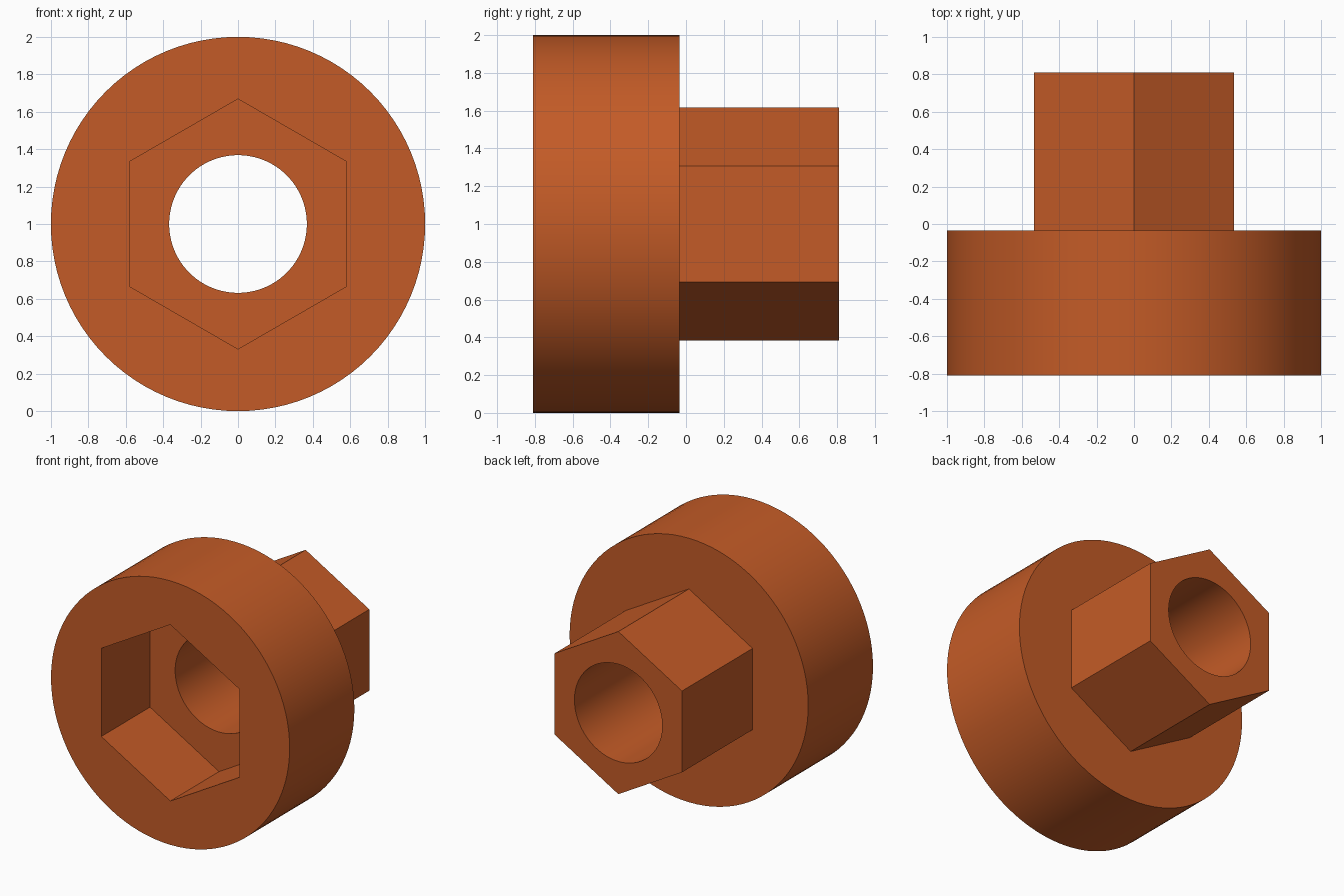
import bpy, bmesh
from math import pi, sin, cos

if "Cube" in bpy.data.objects:
    bpy.data.objects.remove(bpy.data.objects["Cube"])

N = 96          # points per ring, divisible by 6 so hex corners land on points
AXIS_Z = 1.0    # height of the centre axis


def ring(bm, shape, size, y):
    """Circle (radius) or pointy-top hexagon (corner radius) around the y axis."""
    verts = []
    for i in range(N):
        a = 2 * pi * i / N
        r = size
        if shape == "hex":
            off = (a + pi / 6) % (pi / 3) - pi / 6   # angle from the nearest flat's middle
            r = size * cos(pi / 6) / cos(off)
        verts.append(bm.verts.new((r * cos(a), y, AXIS_Z + r * sin(a))))
    return verts


# Closed section: round head, hex drive, through bore, hex socket
sections = [
    ("round", 1.0, -0.81),
    ("round", 1.0, -0.035),
    ("hex", 0.616, -0.035),
    ("hex", 0.616, 0.81),
    ("round", 0.368, 0.81),
    ("round", 0.368, -0.227),
    ("hex", 0.668, -0.227),
    ("hex", 0.668, -0.81),
]

bm = bmesh.new()
rings = [ring(bm, *s) for s in sections]
for a, b in zip(rings, rings[1:] + rings[:1]):
    for i in range(N):
        j = (i + 1) % N
        bm.faces.new((a[i], a[j], b[j], b[i]))
bmesh.ops.recalc_face_normals(bm, faces=bm.faces)
mesh = bpy.data.meshes.new("hex_socket_adapter")
bm.to_mesh(mesh)
bm.free()

adapter = bpy.data.objects.new("hex_socket_adapter", mesh)
bpy.context.collection.objects.link(adapter)

# Burnt orange colour
mat = bpy.data.materials.new("burnt_orange")
mat.diffuse_color = (0.55, 0.105, 0.02, 1)
mat.use_nodes = True
mat.node_tree.nodes["Principled BSDF"].inputs["Base Color"].default_value = mat.diffuse_color
mesh.materials.append(mat)

# Smooth round walls, crisp corners
bpy.context.view_layer.objects.active = adapter
adapter.select_set(True)
bpy.ops.object.shade_smooth_by_angle(angle=pi / 6)
